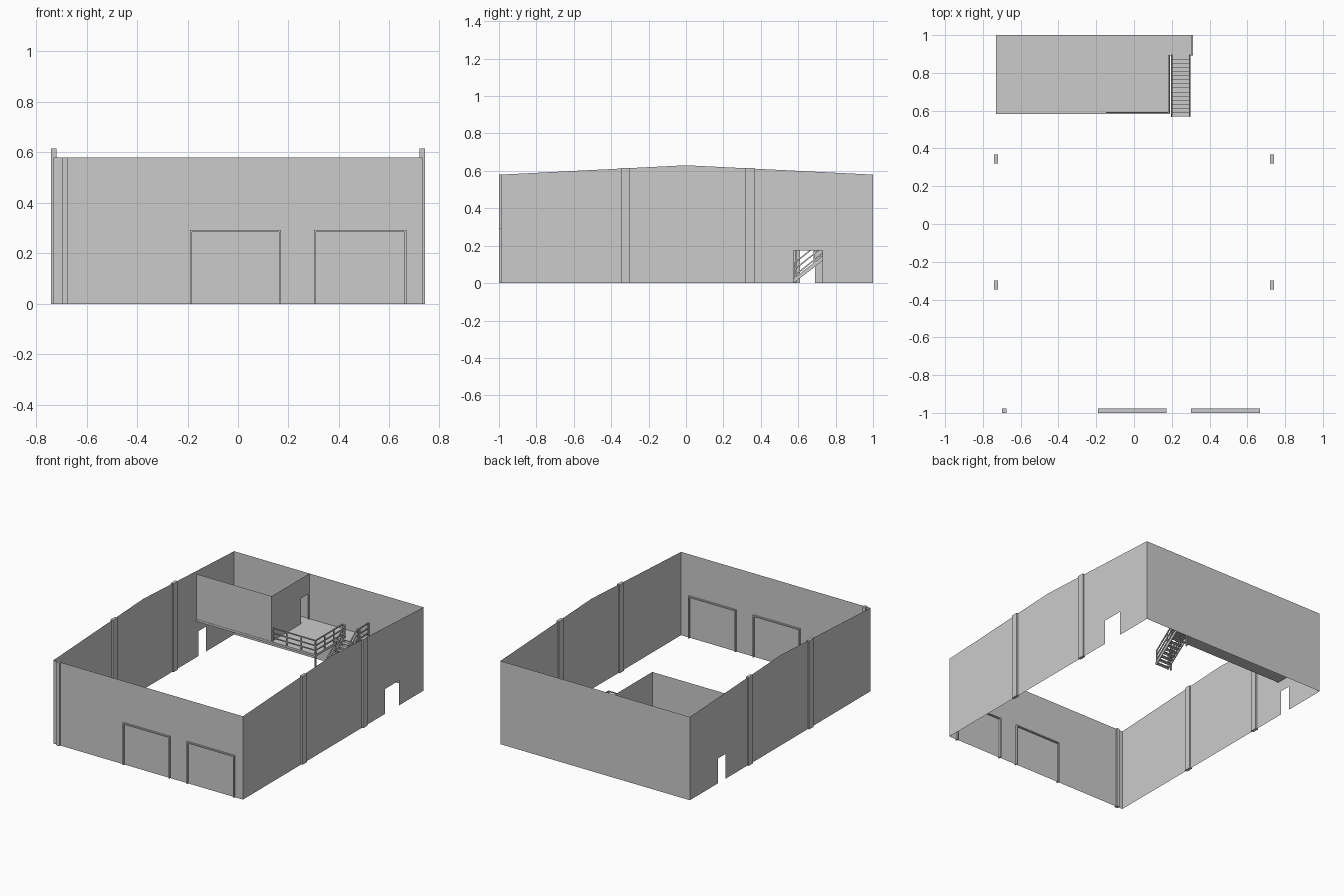
import bpy
from mathutils import Vector

if "Cube" in bpy.data.objects:
    bpy.data.objects.remove(bpy.data.objects["Cube"])

DECK = 0.265                      # mezzanine floor height
FRONT, BACK, SIDE = -0.988, 1.0, 0.73


def make(name, verts, faces):
    mesh = bpy.data.meshes.new(name)
    mesh.from_pydata(verts, [], faces)
    mesh.update()
    obj = bpy.data.objects.new(name, mesh)
    bpy.context.collection.objects.link(obj)
    return obj


def sheet(name, axis, pos, profile):
    """Flat single-surface panel, profile in (horizontal, z)."""
    verts = [(pos, u, z) if axis == 'x' else (u, pos, z) for u, z in profile]
    return make(name, verts, [list(range(len(verts)))])


QUADS = [(0, 2, 3, 1), (4, 5, 7, 6), (0, 1, 5, 4),
         (2, 6, 7, 3), (0, 4, 6, 2), (1, 3, 7, 5)]


def box(name, x0, x1, y0, y1, z0, z1):
    verts = [(x, y, z) for z in (z0, z1) for y in (y0, y1) for x in (x0, x1)]
    return make(name, verts, QUADS)


def bar(name, a, b, w=0.007, h=0.007):
    """Rectangular bar between two points."""
    a, b = Vector(a), Vector(b)
    d = (b - a).normalized()
    side = d.cross(Vector((0, 0, 1)))
    side = side.normalized() if side.length > 1e-4 else Vector((1, 0, 0))
    up = side.cross(d)
    verts = [p + side * (w / 2 * i) + up * (h / 2 * j)
             for p in (a, b) for j in (-1, 1) for i in (-1, 1)]
    return make(name, verts, QUADS)


def railing(name, a, b, posts, base_drop=0.0):
    """Posts plus top, middle and bottom rails, along a floor line."""
    a, b = Vector(a), Vector(b)
    for h in (0.025, 0.058, 0.093):
        off = Vector((0, 0, h))
        bar(name + "_rail", a + off, b + off)
    for i in range(posts):
        p = a.lerp(b, i / (posts - 1))
        bar(name + "_post", p - Vector((0, 0, base_drop)), p + Vector((0, 0, 0.093)))


# Side walls with gabled top and a doorway notch
for name, x, d0, d1 in (("right_wall", SIDE, 0.576, 0.729),
                        ("left_wall", -SIDE, 0.61, 0.69)):
    sheet(name, 'x', x, [(FRONT, 0), (d0, 0), (d0, 0.173), (d1, 0.173), (d1, 0),
                         (BACK, 0), (BACK, 0.58), (0, 0.63), (FRONT, 0.58)])

# Front and back walls
for name, y in (("front_wall", FRONT), ("back_wall", BACK)):
    sheet(name, 'y', y, [(-SIDE, 0), (SIDE, 0), (SIDE, 0.58), (-SIDE, 0.58)])

# Columns straddling the walls
for x in (-SIDE, SIDE):
    for y in (-0.323, 0.343):
        box("side_column", x - 0.01, x + 0.01, y - 0.024, y + 0.024, 0, 0.616)
box("front_column", -0.698, -0.676, -1.0, -0.976, 0, 0.58)

# Large door frames on the front
for x0, x1 in ((-0.19, 0.171), (0.302, 0.668)):
    t, top = 0.008, 0.292
    outline = [(x0, 0), (x0, top), (x1, top), (x1, 0),
               (x1 - t, 0), (x1 - t, top - t), (x0 + t, top - t), (x0 + t, 0)]
    verts = [(x, y, z) for y in (-1.0, -0.976) for x, z in outline]
    faces = [(i, (i + 1) % 8, (i + 1) % 8 + 8, i + 8) for i in range(8)]
    for k in (0, 8):
        faces += [(k, k + 1, k + 6, k + 7), (k + 1, k + 2, k + 5, k + 6),
                  (k + 2, k + 3, k + 4, k + 5)]
    make("door_frame", verts, faces)

# Mezzanine floor and stair landing
box("mezzanine_floor", -SIDE, 0.19, 0.583, BACK, DECK - 0.015, DECK)
box("stair_landing", 0.19, 0.312, 0.893, BACK, DECK - 0.015, DECK)

# Upper room walls, the side one with a doorway
sheet("room_front_wall", 'y', 0.585,
      [(-SIDE, DECK), (-0.15, DECK), (-0.15, 0.58), (-SIDE, 0.58)])
sheet("room_side_wall", 'x', -0.15,
      [(0.585, DECK), (0.91, DECK), (0.91, 0.442), (0.985, 0.442),
       (0.985, DECK), (BACK, DECK), (BACK, 0.58), (0.585, 0.58)])

# Railings around the deck
railing("deck_front_railing", (-0.146, 0.59, DECK), (0.184, 0.59, DECK), 4)
railing("deck_side_railing", (0.184, 0.59, DECK), (0.184, 0.89, DECK), 4)
railing("landing_railing", (0.308, 0.897, DECK), (0.308, 0.996, DECK), 2)

# Support posts
for x, y in ((0.184, 0.59), (0.308, 0.897)):
    bar("support_post", (x, y, 0), (x, y, DECK), 0.009, 0.009)

# Open stair with stringers, treads and handrails
Y0, Y1, STEPS = 0.572, 0.893, 15
run, rise = (Y1 - Y0) / STEPS, DECK / STEPS
for i in range(STEPS):
    y, z = Y0 + i * run, (i + 1) * rise
    box("stair_tread", 0.2, 0.295, y - 0.003, y + run, z - 0.005, z)
for x in (0.199, 0.296):
    bar("stair_stringer", (x, Y0, 0.01), (x, Y1, DECK - 0.008), 0.006, 0.02)
    railing("stair_railing", (x, Y0 + 0.01, 0.016), (x, Y1, DECK), 4)
